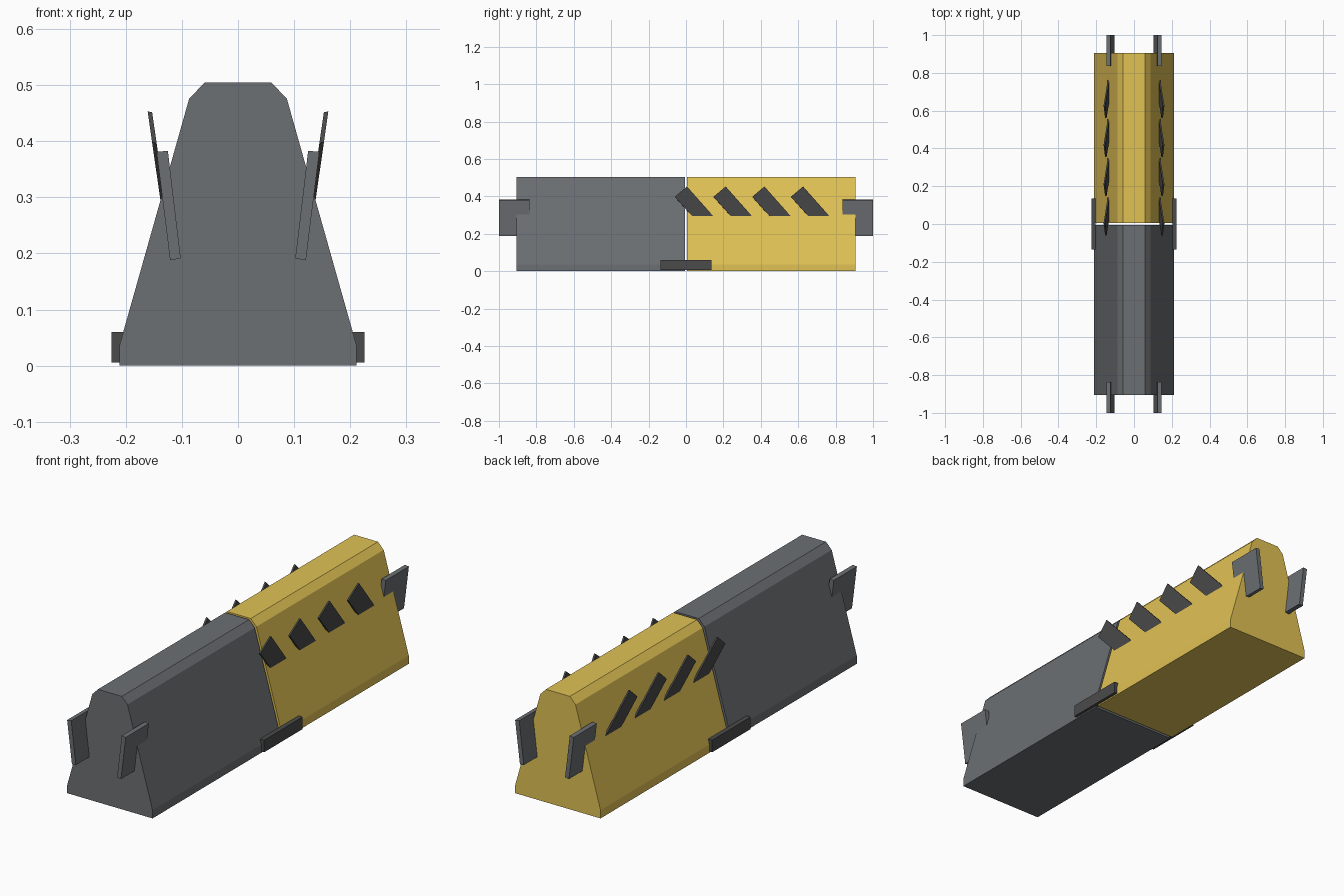
import bpy

if "Cube" in bpy.data.objects:
    bpy.data.objects.remove(bpy.data.objects["Cube"])

def material(name, rgb):
    m = bpy.data.materials.new(name)
    m.diffuse_color = (*rgb, 1)
    m.use_nodes = True
    m.node_tree.nodes["Principled BSDF"].inputs["Base Color"].default_value = m.diffuse_color
    return m

yellow = material("yellow_paint", (0.75, 0.54, 0.09))
grey = material("grey_paint", (0.15, 0.16, 0.17))
dark = material("dark_metal", (0.07, 0.07, 0.072))

def prism(name, loop_a, loop_b, mat):
    """Solid joining two matching outlines; normals made consistent."""
    import bmesh
    bm = bmesh.new()
    a = [bm.verts.new(p) for p in loop_a]
    b = [bm.verts.new(p) for p in loop_b]
    n = len(a)
    bm.faces.new(a[::-1])
    bm.faces.new(b)
    for i in range(n):
        j = (i + 1) % n
        bm.faces.new((a[i], a[j], b[j], b[i]))
    bmesh.ops.recalc_face_normals(bm, faces=bm.faces)
    me = bpy.data.meshes.new(name)
    bm.to_mesh(me)
    bm.free()
    me.materials.append(mat)
    ob = bpy.data.objects.new(name, me)
    bpy.context.collection.objects.link(ob)
    return ob

def along_y(name, profile, y0, y1, mat):
    return prism(name, [(x, y0, z) for x, z in profile],
                 [(x, y1, z) for x, z in profile], mat)

# Two barrier halves sharing one tapered cross-section
half = [(0.211, 0), (0.211, 0.037), (0.087, 0.476), (0.059, 0.505)]
section = half + [(-x, z) for x, z in reversed(half)]
along_y("front_block", section, -0.905, -0.006, grey)
along_y("rear_block", section, 0.006, 0.905, yellow)

for side, s in (("left", -1), ("right", 1)):
    # Leaning connector plates at both ends
    plate = [(s * x, z) for x, z in
             ((0.102, 0.191), (0.121, 0.188), (0.145, 0.381), (0.125, 0.383))]
    along_y(f"front_connector_{side}", plate, -1.0, -0.837, grey)
    along_y(f"rear_connector_{side}", plate, 0.837, 1.0, grey)

    # Low plate bridging the seam
    bridge = [(s * x, z) for x, z in
              ((0.203, 0.006), (0.225, 0.006), (0.225, 0.06), (0.203, 0.06))]
    along_y(f"seam_plate_{side}", bridge, -0.136, 0.136, dark)

    # Slanted fins leaning out of the sloped wall
    for i in range(4):
        outline = [(-0.06 + 0.207 * i + y, z) for y, z in
                   ((0, 0.398), (0.065, 0.453), (0.225, 0.273), (0.16, 0.22))]
        outer = [(s * (0.139 + 0.144 * (z - 0.3)), y, z) for y, z in outline]
        inner = [(x - s * 0.008, y, z - 0.001) for x, y, z in outer]
        prism(f"fin_{side}_{i + 1}", inner, outer, dark)
